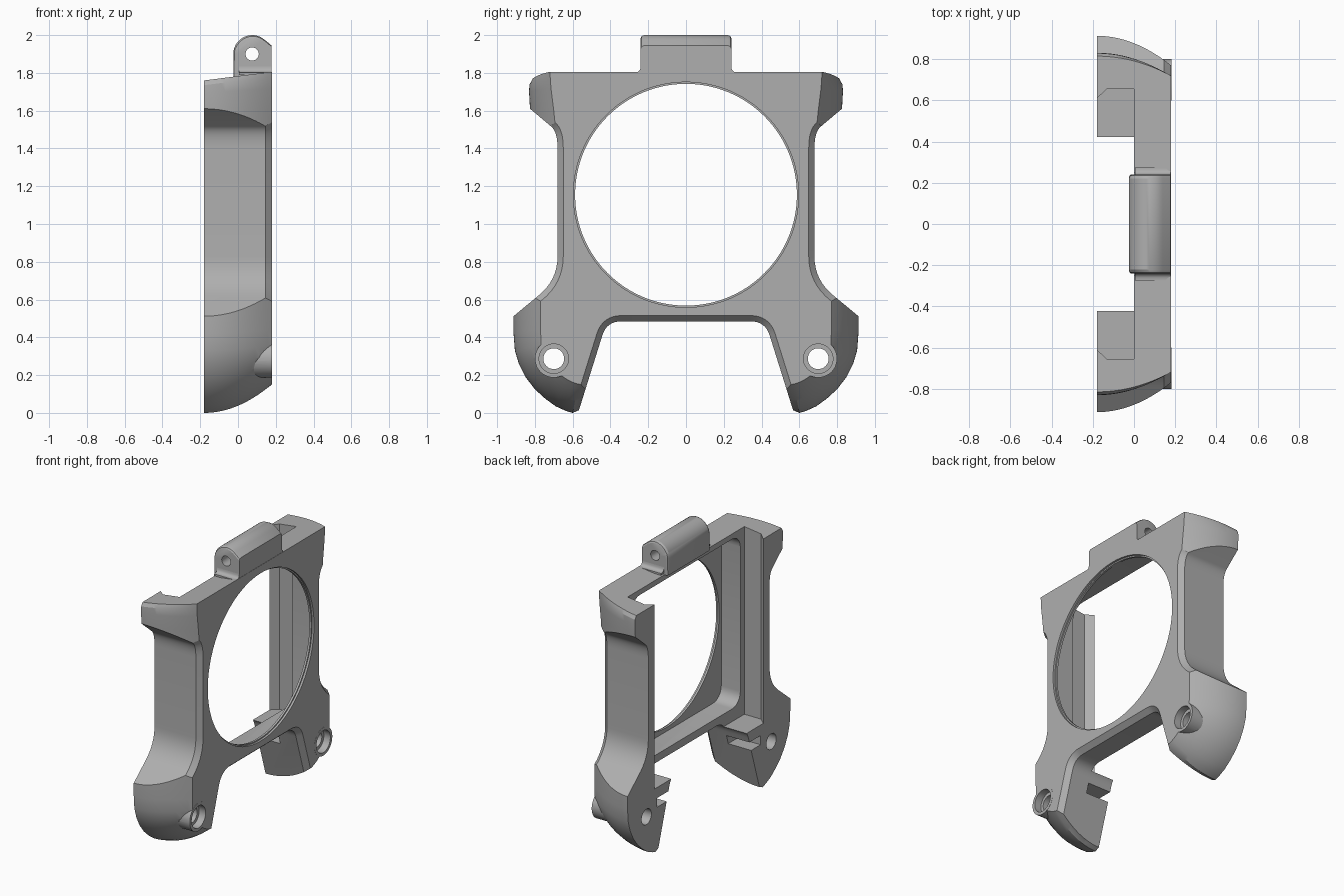
import bpy, bmesh, math
from mathutils import Vector

if "Cube" in bpy.data.objects:
    bpy.data.objects.remove(bpy.data.objects["Cube"])

grey = bpy.data.materials.new("plain grey")
grey.diffuse_color = (0.43, 0.43, 0.43, 1)
grey.use_nodes = True
grey.node_tree.nodes["Principled BSDF"].inputs["Base Color"].default_value = grey.diffuse_color


def loft(name, layers):
    """Closed solid through equal-length rings of 3D points."""
    bm = bmesh.new()
    rings = [[bm.verts.new(p) for p in ring] for ring in layers]
    n = len(rings[0])
    for a, b in zip(rings, rings[1:]):
        for i in range(n):
            j = (i + 1) % n
            bm.faces.new((a[i], a[j], b[j], b[i]))
    bm.faces.new(rings[0])
    bm.faces.new(rings[-1])
    bmesh.ops.recalc_face_normals(bm, faces=bm.faces)
    me = bpy.data.meshes.new(name)
    bm.to_mesh(me)
    bm.free()
    me.materials.append(grey)
    ob = bpy.data.objects.new(name, me)
    bpy.context.collection.objects.link(ob)
    return ob


def place(axis, p, h):
    return {'x': (h, p[0], p[1]), 'y': (p[0], h, p[1]), 'z': (p[0], p[1], h)}[axis]


def prism(name, axis, pts, a, b):
    return loft(name, [[place(axis, p, h) for p in pts] for h in (a, b)])


def circle(cx, cy, r, n=48):
    return [(cx + r * math.cos(2 * math.pi * i / n), cy + r * math.sin(2 * math.pi * i / n)) for i in range(n)]


def rounded_rect(x0, x1, y0, y1, r, n=6):
    pts = []
    for k, (cx, cy) in enumerate([(x1 - r, y1 - r), (x0 + r, y1 - r), (x0 + r, y0 + r), (x1 - r, y0 + r)]):
        for i in range(n + 1):
            a = math.pi / 2 * (k + i / n)
            pts.append((cx + r * math.cos(a), cy + r * math.sin(a)))
    return pts


def mirrored(half):
    return half + [(-y, z) for y, z in reversed(half)]


def curve(p, c, q, n=8):
    """Quadratic corner from p to q pulled towards c."""
    return [tuple((1 - t) ** 2 * p[k] + 2 * t * (1 - t) * c[k] + t * t * q[k] for k in (0, 1))
            for t in (i / n for i in range(n + 1))]


def inset(pts, d):
    """Mitred inward offset of a counter-clockwise outline."""
    out = []
    for i, p in enumerate(pts):
        p = Vector(p)
        e1 = (p - Vector(pts[i - 1])).normalized()
        e2 = (Vector(pts[(i + 1) % len(pts)]) - p).normalized()
        n1, n2 = Vector((-e1.y, e1.x)), Vector((-e2.y, e2.x))
        out.append(tuple(p + (n1 + n2) * d / (1 + n1.dot(n2))))
    return out


def boolean(ob, tool, op):
    m = ob.modifiers.new(tool.name, 'BOOLEAN')
    m.object, m.operation, m.solver = tool, op, 'EXACT'
    bpy.context.view_layer.objects.active = ob
    bpy.ops.object.modifier_apply(modifier=m.name)
    bpy.data.objects.remove(tool)


# Frame outline with its edges chamfered at the front
half = curve((0.34, 0.485), (0.42, 0.485), (0.443, 0.41))
half += [(0.59, -0.06), (1.0, -0.06), (1.0, 0.44)]
half += curve((0.785, 0.618), (0.68, 0.70), (0.68, 0.83))
half += curve((0.68, 1.40), (0.68, 1.49), (0.715, 1.517))
half += [(0.95, 1.715), (0.95, 2.0)]
outline = mirrored(half)
layers = []
for x, d in ((-0.25, 0), (0.145, 0), (0.19, 0.039)):
    ring = inset(outline, d) if d else outline
    layers.append([(x, y, z) for y, z in ring])
frame = loft("frame", layers)

# Curved outer envelope: (back y, back z, front y, front z)
env = [(0.565, 0.015, 0.54, 0.15), (0.60, 0.0, 0.57, 0.152), (0.635, 0.01, 0.60, 0.162),
       (0.69, 0.035, 0.635, 0.18), (0.745, 0.075, 0.67, 0.205), (0.80, 0.125, 0.70, 0.235),
       (0.85, 0.19, 0.73, 0.27), (0.885, 0.26, 0.755, 0.31), (0.906, 0.33, 0.767, 0.36),
       (0.913, 0.42, 0.77, 0.44), (0.914, 0.66, 0.77, 0.66), (0.822, 1.50, 0.69, 1.50),
       (0.826, 1.61, 0.70, 1.60), (0.831, 1.70, 0.715, 1.72), (0.829, 1.735, 0.719, 1.78),
       (0.815, 1.76, 0.72, 1.806)]
layers = []
for i in range(17):
    u = i / 16
    w = u * u
    ring = [(yb + (yf - yb) * w, zb + (zf - zb) * (u if zb > 1.7 else w)) for yb, zb, yf, zf in env]
    layers.append([(-0.18 + 0.36 * u, y, z) for y, z in mirrored(ring)])
boolean(frame, loft("envelope", layers), 'INTERSECT')

# Rear channel, open at the top, with retaining lips
lip = [(-0.3, 0.61), (-0.18, 0.61), (-0.132, 0.655), (0, 0.655)]
channel = lip + [(x, -y) for x, y in reversed(lip)]
boolean(frame, prism("channel", 'z', channel, 0.45, 2.3), 'DIFFERENCE')

# Recess behind the ring, round opening and its lip
boolean(frame, prism("recess", 'x', rounded_rect(-0.61, 0.61, 0.54, 1.745, 0.09), -0.1, 0.15), 'DIFFERENCE')
boolean(frame, prism("opening", 'x', circle(0, 1.155, 0.587, 128), -0.3, 0.3), 'DIFFERENCE')
boolean(frame, prism("opening_lip", 'x', circle(0, 1.155, 0.596, 128), 0.165, 0.3), 'DIFFERENCE')

# Slots in the legs
slot = [(-0.58, 0.31), (0.58, 0.31), (0.58, 0.375), (-0.58, 0.375)]
boolean(frame, prism("leg_slot", 'x', slot, -0.3, 0.0), 'DIFFERENCE')

# Screw bosses with counterbored holes
for s in (-1, 1):
    boolean(frame, prism("boss", 'x', circle(s * 0.7, 0.287, 0.1), -0.05, 0.181), 'UNION')
    boolean(frame, prism("screw_hole", 'x', circle(s * 0.7, 0.287, 0.055), -0.4, 0.4), 'DIFFERENCE')
    boolean(frame, prism("counterbore", 'x', circle(s * 0.7, 0.287, 0.078), 0.13, 0.4), 'DIFFERENCE')

# Hinge barrel on top, with rounded ends and a pin hole
prof = [(0.178, 1.78), (0.178, 1.945)]
for i in range(17):
    a = math.radians(50 + 130 * i / 16)
    prof.append((0.075 + 0.1 * math.cos(a), 1.9 + 0.1 * math.sin(a)))
prof += [(-0.025, 1.782), (0.004, 1.782)]
ends = [(0.24, 0.016), (0.235, 0.006), (0.222, 0)]
rings = [(-y, d) for y, d in ends] + [(y, d) for y, d in reversed(ends)]
layers = []
for y, d in rings:
    ring = [(x + (d if x < 0.075 else 0) * (1 if z > 1.79 else 0.5), y, z - (d if z > 1.93 else 0))
            for x, z in prof]
    layers.append(ring)
hinge = loft("hinge", layers)
boolean(hinge, prism("pin_hole", 'y', circle(0.075, 1.9, 0.035, 32), -0.5, 0.5), 'DIFFERENCE')

# Small fillets where the hinge meets the top edge
for s in (-1, 1):
    f = [(0.23, 1.79), (0.275, 1.79), (0.275, 1.803)] + curve((0.27, 1.803), (0.24, 1.803), (0.24, 1.835), 5)
    f += [(0.23, 1.835)]
    prism("hinge_fillet", 'x', [(s * y, z) for y, z in f], 0.005, 0.178)

for ob in bpy.context.collection.objects:
    ob.select_set(True)
bpy.context.view_layer.objects.active = frame
bpy.ops.object.shade_smooth_by_angle(angle=math.radians(25))
